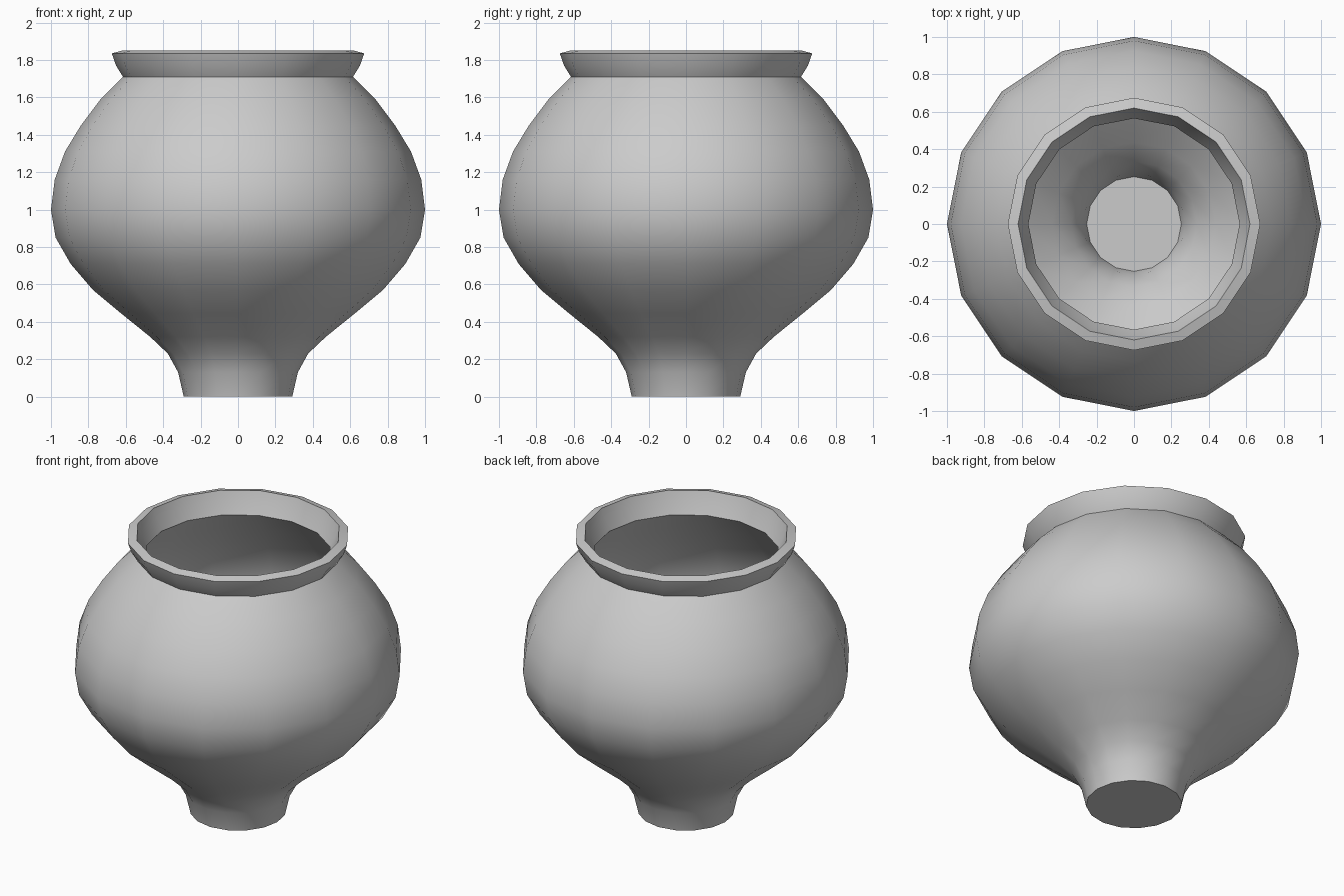
import bpy, bmesh, math
from mathutils import Vector

if "Cube" in bpy.data.objects:
    bpy.data.objects.remove(bpy.data.objects["Cube"])

SIDES = 16
WALL = 0.05

# outer body profile (radius, height), foot to neck
body = [(0.29, 0), (0.32, 0.13), (0.375, 0.23), (0.47, 0.32), (0.625, 0.445),
        (0.775, 0.57), (0.895, 0.71), (0.975, 0.85), (1.0, 1.0), (0.98, 1.16),
        (0.925, 1.31), (0.84, 1.45), (0.735, 1.59), (0.615, 1.71)]
# flared rim, down to the inner neck edge
rim = [(0.652, 1.77), (0.675, 1.835), (0.62, 1.85), (0.60, 1.79), (0.565, 1.71)]


def inset(i):
    """Body profile point moved inward by the wall thickness."""
    t = Vector(body[i + 1]) - Vector(body[i - 1])
    n = Vector((-t.y, t.x)).normalized()
    p = Vector(body[i]) + n * WALL
    return (p.x, p.y)


inner = [inset(i) for i in range(len(body) - 2, 0, -1)] + [(0.253, WALL)]
profile = body + rim + inner

# revolve the profile, then cap the foot and the inside floor
bm = bmesh.new()
rings = []
for r, z in profile:
    rings.append([bm.verts.new((r * math.cos(2 * math.pi * k / SIDES),
                                r * math.sin(2 * math.pi * k / SIDES), z))
                  for k in range(SIDES)])
for a, b in zip(rings, rings[1:]):
    for k in range(SIDES):
        j = (k + 1) % SIDES
        bm.faces.new((a[k], a[j], b[j], b[k]))
bm.faces.new(rings[0][::-1])
bm.faces.new(rings[-1])
bmesh.ops.recalc_face_normals(bm, faces=bm.faces)

mesh = bpy.data.meshes.new("vase")
bm.to_mesh(mesh)
bm.free()
vase = bpy.data.objects.new("vase", mesh)
bpy.context.collection.objects.link(vase)
bpy.context.view_layer.objects.active = vase
vase.select_set(True)
bpy.ops.object.shade_smooth_by_angle(angle=math.radians(35))
